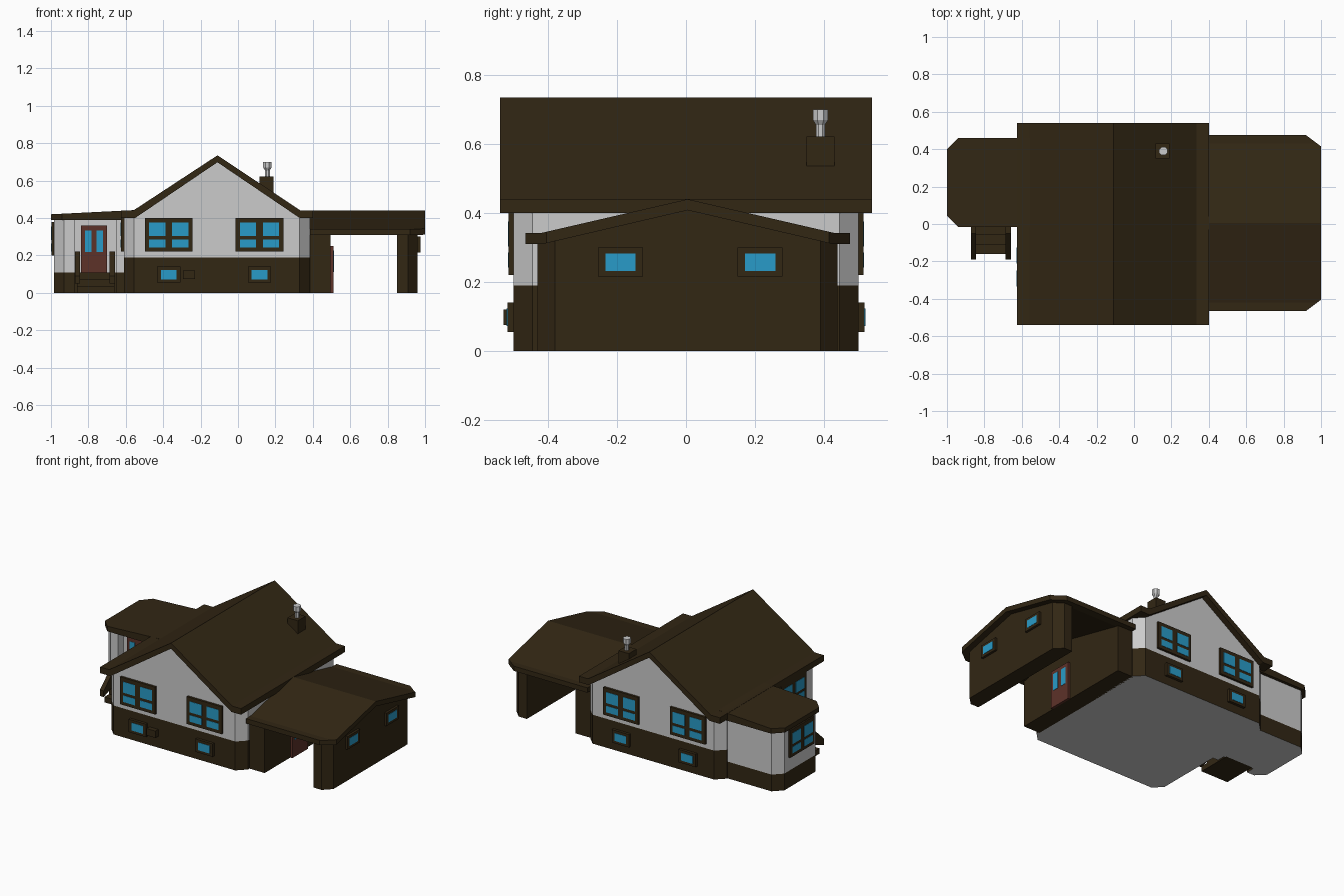
import bpy
import bmesh
from math import radians, pi
from mathutils import Vector, Matrix

if "Cube" in bpy.data.objects:
    bpy.data.objects.remove(bpy.data.objects["Cube"])


def material(name, rgb):
    m = bpy.data.materials.new(name)
    m.use_nodes = True
    m.diffuse_color = (*rgb, 1)
    m.node_tree.nodes["Principled BSDF"].inputs["Base Color"].default_value = (*rgb, 1)
    return m


BROWN = material("dark brown", (0.032, 0.02, 0.007))
WALL = material("light grey", (0.6, 0.6, 0.6))
GLASS = material("window blue", (0.022, 0.33, 0.58))
RED = material("door red", (0.11, 0.032, 0.022))


def finish(name, bm, *mats):
    bmesh.ops.recalc_face_normals(bm, faces=bm.faces)
    mesh = bpy.data.meshes.new(name)
    bm.to_mesh(mesh)
    bm.free()
    for m in mats:
        mesh.materials.append(m)
    ob = bpy.data.objects.new(name, mesh)
    bpy.context.collection.objects.link(ob)
    return ob


def prism_mesh(pts, a, b, axis):
    """Extrude a 2D outline from a to b along an axis."""
    place = {"x": lambda p, t: (t, p[0], p[1]),
             "y": lambda p, t: (p[0], t, p[1]),
             "z": lambda p, t: (p[0], p[1], t)}[axis]
    bm = bmesh.new()
    low = [bm.verts.new(place(p, a)) for p in pts]
    high = [bm.verts.new(place(p, b)) for p in pts]
    bm.faces.new(low)
    bm.faces.new(high)
    for i in range(len(pts)):
        j = (i + 1) % len(pts)
        bm.faces.new((low[i], low[j], high[j], high[i]))
    return bm


def prism(name, pts, a, b, axis, mat):
    return finish(name, prism_mesh(pts, a, b, axis), mat)


def box(name, x0, x1, y0, y1, z0, z1, mat):
    return prism(name, [(x0, y0), (x1, y0), (x1, y1), (x0, y1)], z0, z1, "z", mat)


def slice_off(bm, point, normal):
    """Cut away everything beyond a plane and close the cut."""
    geom = bm.verts[:] + bm.edges[:] + bm.faces[:]
    cut = bmesh.ops.bisect_plane(bm, geom=geom, plane_co=point, plane_no=normal,
                                 clear_outer=True)["geom_cut"]
    edges = [e for e in cut if isinstance(e, bmesh.types.BMEdge)]
    bmesh.ops.holes_fill(bm, edges=edges, sides=0)


def foundation(name, pts, top):
    """Brown base course with a pale underside."""
    bm = prism_mesh(pts, 0, top, "z")
    bmesh.ops.recalc_face_normals(bm, faces=bm.faces)
    for f in bm.faces:
        f.material_index = int(f.normal.z < -0.5)
    finish(name, bm, BROWN, WALL)


def panel(name, spot, turn, w, z0, z1, mat, panes, depth=0.015):
    """Framed panel on a wall; panes are (u0, u1, v0, v1) fractions."""
    h = z1 - z0
    bm = bmesh.new()

    def slab(u0, u1, v0, v1, d0, d1, index):
        made = bmesh.ops.create_cube(bm, size=1)["verts"]
        bmesh.ops.scale(bm, verts=made, vec=((u1 - u0) * w, d1 - d0, (v1 - v0) * h))
        bmesh.ops.translate(bm, verts=made, vec=(((u0 + u1) / 2 - 0.5) * w,
                                                 -(d0 + d1) / 2, z0 + (v0 + v1) / 2 * h))
        for f in {f for v in made for f in v.link_faces}:
            f.material_index = index

    slab(0, 1, 0, 1, -0.01, depth, 0)
    for p in panes:
        slab(*p, depth - 0.001, depth + 0.002, 1)
    ob = finish(name, bm, mat, GLASS)
    ob.matrix_world = Matrix.Translation((*spot, 0)) @ Matrix.Rotation(turn, 4, "Z")


FOUR = [(u, u + 0.34, *v) for u in (0.09, 0.57) for v in ((0.12, 0.36), (0.46, 0.86))]
ONE = [(0.16, 0.84, 0.2, 0.8)]
DOOR = [(u, u + 0.26, 0.45, 0.9) for u in (0.15, 0.59)]
FRONT, RIGHT, BACK, LEFT = 0, pi / 2, pi, -pi / 2


def chamfered(x0, x1, y0, y1, c):
    return [(x0 + c, y0), (x1 - c, y0), (x1, y0 + c), (x1, y1 - c),
            (x1 - c, y1), (x0 + c, y1), (x0, y1 - c), (x0, y0 + c)]


# Main house walls and gable
plan = chamfered(-0.61, 0.385, -0.5, 0.5, 0.055)
foundation("house_foundation", plan, 0.19)
prism("house_walls", plan, 0.19, 0.402, "z", WALL)
prism("gable_wall", [(-0.555, 0.4), (0.335, 0.4), (-0.11, 0.703)], -0.5, 0.5, "y", WALL)

# Main roof
prism("main_roof", [(-0.625, 0.4), (-0.625, 0.44), (-0.56, 0.44), (-0.11, 0.735),
                    (0.335, 0.44), (0.4, 0.44), (0.4, 0.4), (0.33, 0.4),
                    (-0.11, 0.698), (-0.55, 0.4)], -0.54, 0.54, "y", BROWN)

# Gable windows and basement windows on both ends
for side, y, turn in (("front", -0.5, FRONT), ("back", 0.5, BACK)):
    for i, x in enumerate((-0.37, 0.115)):
        panel(f"{side}_window_{i + 1}", (x, y), turn, 0.255, 0.22, 0.4, BROWN, FOUR)
        panel(f"{side}_basement_window_{i + 1}", (x, y), turn, 0.125, 0.055, 0.14,
              BROWN, ONE, 0.018)
box("wall_vent", -0.295, -0.23, -0.53, -0.49, 0.075, 0.12, BROWN)
panel("house_left_window", (-0.61, -0.23), LEFT, 0.255, 0.22, 0.4, BROWN, FOUR)

# Side wing with a recessed entrance
wing = [(-0.58, 0.005), (-0.65, 0.005), (-0.65, 0.06), (-0.875, 0.06), (-0.875, 0.005),
        (-0.93, 0.005), (-0.985, 0.06), (-0.985, 0.385), (-0.93, 0.44), (-0.58, 0.44)]
foundation("wing_foundation", wing, 0.11)
prism("wing_walls", wing, 0.11, 0.395, "z", WALL)
panel("wing_window", (-0.985, 0.215), LEFT, 0.255, 0.2, 0.38, BROWN, FOUR, 0.013)
panel("front_door", (-0.77, 0.06), FRONT, 0.14, 0.1, 0.36, RED, DOOR)

# Wing roof, rising toward the house
bm = prism_mesh([(-0.55, -0.015), (-0.94, -0.015), (-1, 0.045), (-1, 0.4),
                 (-0.94, 0.46), (-0.55, 0.46)], 0.39, 0.42, "z")
for v in bm.verts:
    if v.co.z > 0.4:
        v.co.z += (v.co.x + 1) * 0.05
finish("wing_roof", bm, BROWN)

# Entrance steps with sloping side rails
prism("entrance_steps", [(-0.16, 0), (-0.16, 0.035), (-0.11, 0.035), (-0.11, 0.075),
                         (-0.06, 0.075), (-0.06, 0.11), (0.07, 0.11), (0.07, 0)],
      -0.86, -0.66, "x", BROWN)
for name, x in (("right_rail", -0.872), ("left_rail", -0.686)):
    prism(name, [(-0.19, 0.05), (-0.19, 0.09), (-0.05, 0.22), (0.005, 0.22),
                 (0.005, 0.1), (-0.05, 0.1)], x, x + 0.028, "x", BROWN)

# Carport end walls, with chamfered outer corners
gable = [(-0.43, 0), (0.44, 0), (0.44, 0.32), (0.005, 0.42), (-0.43, 0.32)]
for name, x0, x1, outer in (("carport_end_wall", 0.85, 0.96, True),
                            ("carport_house_wall", 0.375, 0.495, False)):
    bm = prism_mesh(gable, x0, x1, "x")
    if outer:
        for s in (-1, 1):
            slice_off(bm, Vector((x1, 0.005 + s * 0.385, 0)), Vector((1, s, 0)))
    finish(name, bm, BROWN)

# Carport roof with clipped corners
bm = prism_mesh([(-0.465, 0.31), (-0.465, 0.342), (-0.42, 0.342), (0.005, 0.44),
                 (0.43, 0.342), (0.475, 0.342), (0.475, 0.31), (0.425, 0.31),
                 (0.005, 0.408), (-0.415, 0.31)], 0.385, 1.0, "x")
for s in (-1, 1):
    slice_off(bm, Vector((1, 0.005 + s * 0.41, 0)), Vector((0.06, s * 0.08, 0)))
finish("carport_roof", bm, BROWN)

# Carport windows and side door
for i, y in enumerate((-0.19, 0.215)):
    panel(f"carport_window_{i + 1}", (0.96, y), RIGHT, 0.13, 0.215, 0.3, BROWN, ONE)
panel("side_door", (0.495, -0.083), RIGHT, 0.16, 0, 0.25, RED, DOOR)

# Chimney with an octagonal flue and cap
box("chimney", 0.115, 0.19, 0.35, 0.43, 0.5, 0.622, BROWN)
bm = bmesh.new()
for r0, r1, z0, z1 in ((0.014, 0.014, 0.61, 0.665), (0.014, 0.024, 0.655, 0.67),
                       (0.024, 0.024, 0.67, 0.7)):
    bmesh.ops.create_cone(bm, cap_ends=True, segments=8, radius1=r0, radius2=r1,
                          depth=z1 - z0,
                          matrix=Matrix.Translation((0.157, 0.39, (z0 + z1) / 2))
                          @ Matrix.Rotation(radians(22.5), 4, "Z"))
finish("chimney_flue", bm, WALL)
